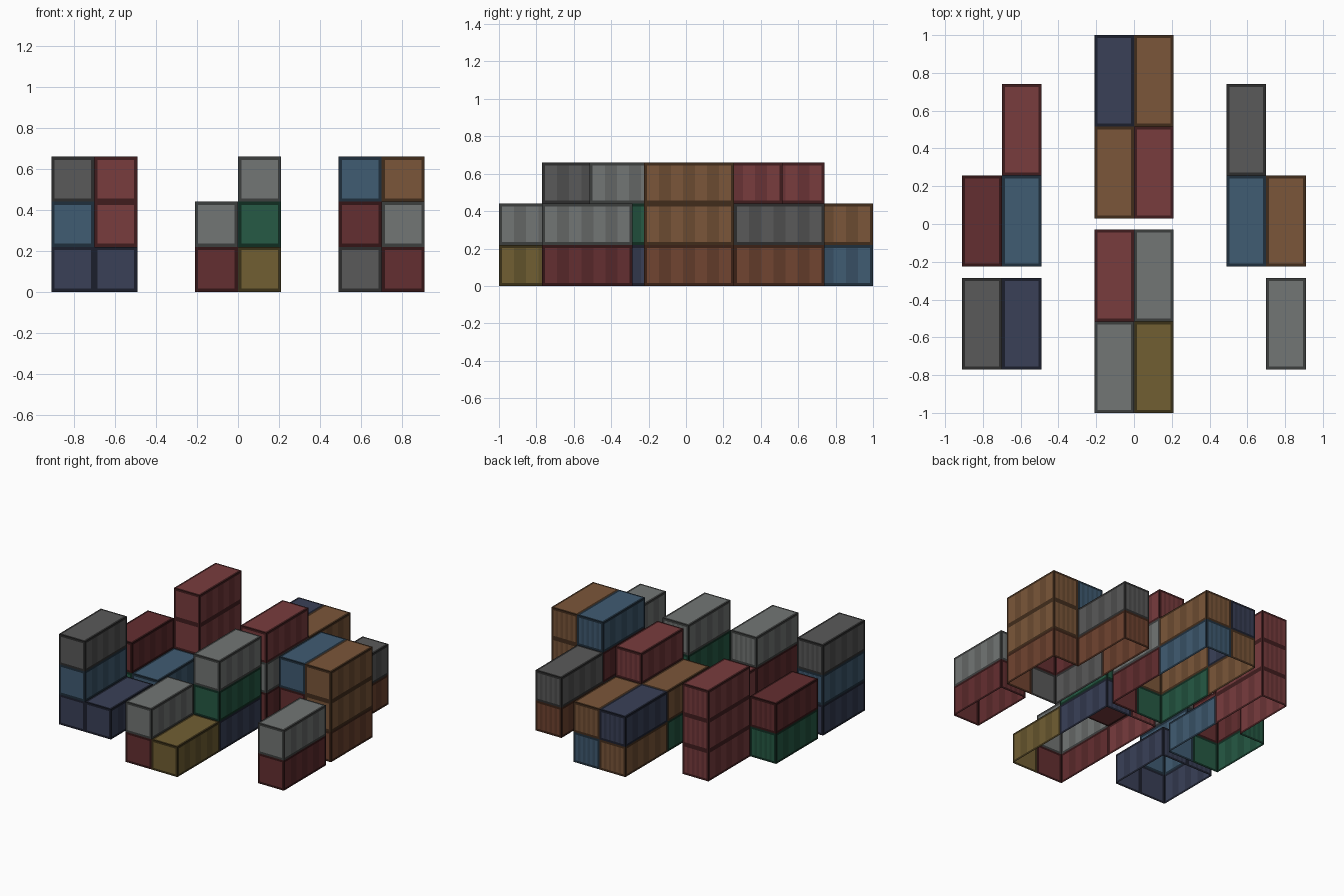
import bpy, bmesh
from mathutils import Vector

if "Cube" in bpy.data.objects:
    bpy.data.objects.remove(bpy.data.objects["Cube"])

# Paint colours (sRGB 0-255), each with frame / panel / groove shades
PAINT = {
    "navy": (60, 66, 88), "blue": (66, 92, 114), "green": (42, 90, 70),
    "yellow": (112, 95, 54), "brown": (122, 87, 60), "rust": (112, 70, 52),
    "red": (120, 62, 64), "maroon": (100, 50, 52),
    "grey": (114, 117, 116), "charcoal": (90, 90, 90),
}


def make_mats(name, rgb):
    mats = []
    for part, k in (("frame", 0.55), ("panel", 1.0), ("groove", 0.87)):
        m = bpy.data.materials.new(f"{name}_{part}")
        m.diffuse_color = [(c * k / 255) ** 2.2 for c in rgb] + [1]
        m.use_nodes = True
        m.node_tree.nodes["Principled BSDF"].inputs["Base Color"].default_value = m.diffuse_color
        mats.append(m)
    return mats


MATS = {n: make_mats(n, c) for n, c in PAINT.items()}
B = 0.016      # frame bar width
H = 0.22       # container height


def framed_side(bm, o, u, v, stripes):
    """Dark frame around a panel split in upright bands; normal is u x v."""
    o, u, v = Vector(o), Vector(u), Vector(v)
    a, b = B / u.length, B / v.length

    def quad(s0, s1, t0, t1, mat):
        pts = [(s0, t0), (s1, t0), (s1, t1), (s0, t1)]
        f = bm.faces.new([bm.verts.new(o + u * s + v * t) for s, t in pts])
        f.material_index = mat

    quad(0, 1, 0, b, 0)
    quad(0, 1, 1 - b, 1, 0)
    quad(0, a, b, 1 - b, 0)
    quad(1 - a, 1, b, 1 - b, 0)
    w = (1 - 2 * a) / stripes
    for i in range(stripes):
        quad(a + i * w, a + (i + 1) * w, b, 1 - b, 1 + i % 2)


def container(name, paint, x0, x1, y0, y1, z0, hidden):
    bm = bmesh.new()
    w, d = x1 - x0, y1 - y0
    sides = {
        "front": ((x0, y0, z0), (w, 0, 0), (0, 0, H), 1),
        "back": ((x1, y1, z0), (-w, 0, 0), (0, 0, H), 9),
        "right": ((x1, y0, z0), (0, d, 0), (0, 0, H), 7),
        "left": ((x0, y1, z0), (0, -d, 0), (0, 0, H), 7),
        "top": ((x0, y0, z0 + H), (w, 0, 0), (0, d, 0), 1),
    }
    for key, args in sides.items():
        if key not in hidden:
            framed_side(bm, *args)
    bmesh.ops.remove_doubles(bm, verts=bm.verts[:], dist=1e-5)
    me = bpy.data.meshes.new(name)
    bm.to_mesh(me)
    bm.free()
    for m in MATS[paint]:
        me.materials.append(m)
    bpy.context.collection.objects.link(bpy.data.objects.new(name, me))


# Column and row positions on the yard
X = [(-0.91, -0.70), (-0.70, -0.49), (-0.21, 0.0),
     (0.0, 0.21), (0.49, 0.70), (0.70, 0.91)]
Y_OUTER = [(-0.77, -0.285), (-0.225, 0.2575), (0.2575, 0.74)]
Y_MID = [(-1.0, -0.515), (-0.515, -0.03), (0.03, 0.515), (0.515, 1.0)]

# Stacks, bottom to top, keyed by (column, row)
STACKS = {
    (0, 0): "navy blue charcoal", (0, 1): "green maroon",
    (1, 0): "navy", (1, 1): "blue", (1, 2): "red red red",
    (2, 0): "maroon grey", (2, 1): "red",
    (2, 2): "green brown", (2, 3): "brown navy",
    (3, 0): "yellow", (3, 1): "navy green grey",
    (3, 2): "maroon grey red", (3, 3): "blue brown",
    (4, 1): "charcoal maroon blue", (4, 2): "rust charcoal",
    (5, 0): "maroon grey", (5, 1): "rust brown brown",
}
STACKS = {k: v.split() for k, v in STACKS.items()}


def rows(c):
    return Y_MID if c in (2, 3) else Y_OUTER


def filled(c, r, level):
    return level < len(STACKS.get((c, r), []))


for (c, r), paints in STACKS.items():
    ys = rows(c)
    for lv, paint in enumerate(paints):
        # Leave out faces pressed against a neighbouring container
        hidden = set()
        if filled(c, r, lv + 1):
            hidden.add("top")
        if c % 2 == 0 and filled(c + 1, r, lv):
            hidden.add("right")
        if c % 2 == 1 and filled(c - 1, r, lv):
            hidden.add("left")
        if r and ys[r - 1][1] == ys[r][0] and filled(c, r - 1, lv):
            hidden.add("front")
        if r + 1 < len(ys) and ys[r][1] == ys[r + 1][0] and filled(c, r + 1, lv):
            hidden.add("back")
        container(f"container_{c}_{r}_{lv}", paint, *X[c], *ys[r], lv * H, hidden)
